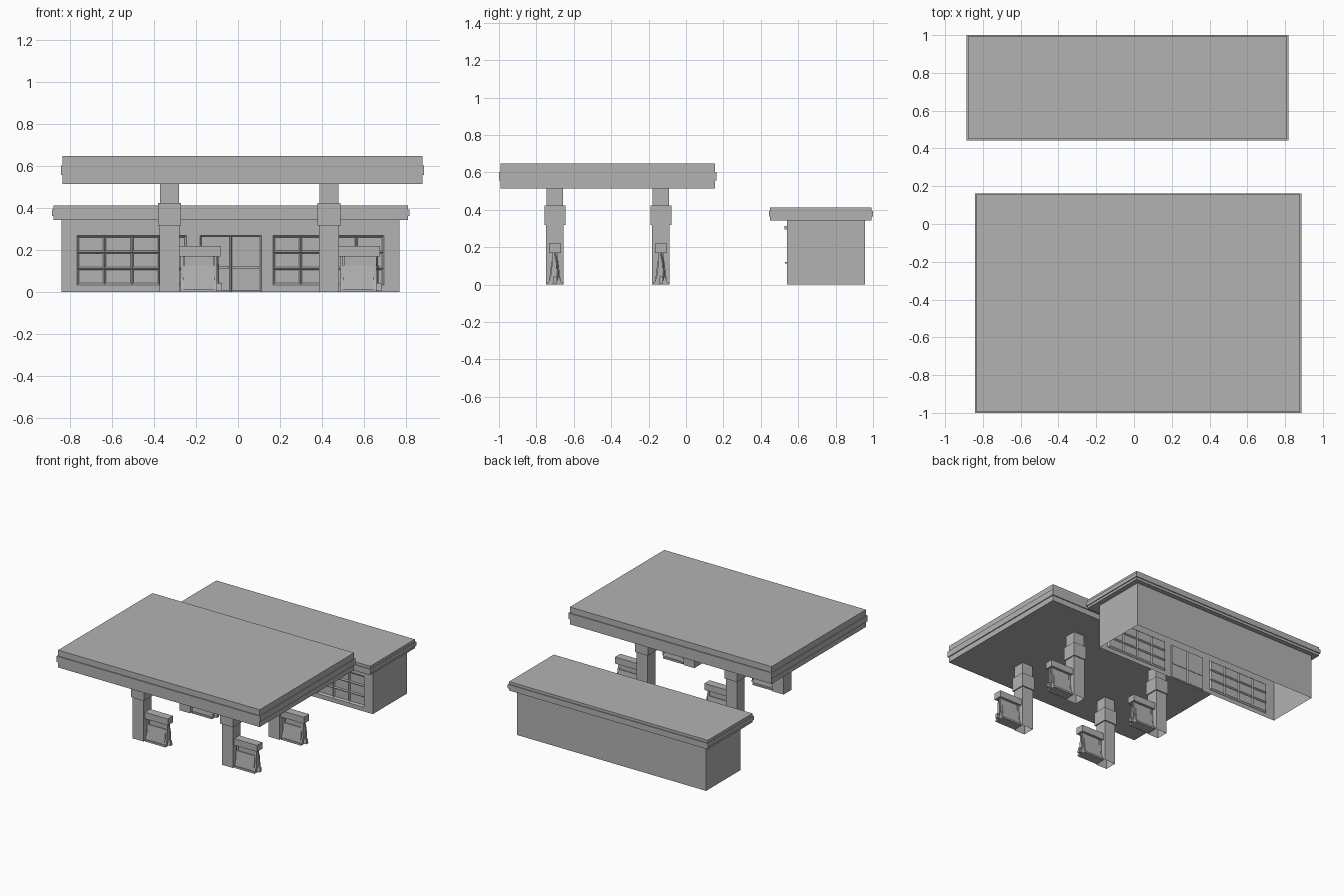
import bpy
import bmesh
from mathutils import Vector

cube = bpy.data.objects.get("Cube")
if cube:
    bpy.data.objects.remove(cube, do_unlink=True)

grey = bpy.data.materials.new("plain_grey")
grey.use_nodes = True
COLOR = (0.45, 0.45, 0.45, 1)
grey.diffuse_color = COLOR
grey.node_tree.nodes["Principled BSDF"].inputs["Base Color"].default_value = COLOR


def finish(name, bm):
    mesh = bpy.data.meshes.new(name)
    bm.to_mesh(mesh)
    bm.free()
    mesh.materials.append(grey)
    obj = bpy.data.objects.new(name, mesh)
    bpy.context.collection.objects.link(obj)


def add_box(bm, x, y, z, taper=0, skip=()):
    """Box between pairs of limits; taper narrows the top in y; skip drops faces by direction."""
    ret = bmesh.ops.create_cube(bm, size=1)
    for v in ret["verts"]:
        top = v.co.z > 0
        pull = taper * (1 if v.co.y < 0 else -1) if top else 0
        v.co = Vector((x[v.co.x > 0], y[v.co.y > 0] + pull, z[top]))
    bm.normal_update()
    faces = {f for v in ret["verts"] for f in v.link_faces}
    drop = [f for f in faces if any(f.normal.dot(Vector(d)) > 0.9 for d in skip)]
    bmesh.ops.delete(bm, geom=drop, context="FACES")


def box(name, x, y, z, taper=0, skip=()):
    bm = bmesh.new()
    add_box(bm, x, y, z, taper, skip)
    finish(name, bm)


def banded_roof(name, x, y, levels, lip=0.007):
    """Slab of three bands with the middle one standing out."""
    bm = bmesh.new()
    for i, (lo, hi) in enumerate(zip(levels, levels[1:])):
        d = 0 if i == 1 else lip
        add_box(bm, (x[0] + d, x[1] - d), (y[0] + d, y[1] - d), (lo, hi))
    finish(name, bm)


DOWN, FRONT = (0, 0, -1), (0, -1, 0)

# Roofs
banded_roof("forecourt_canopy", (-0.843, 0.887), (-1, 0.162), (0.515, 0.557, 0.603, 0.648))
banded_roof("shop_roof", (-0.887, 0.817), (0.443, 1), (0.344, 0.363, 0.393, 0.413))

# Shop walls, open below, with a separate front
WALL_X, WALL_Y, WALL_TOP = (-0.841, 0.77), (0.539, 0.957), 0.344
box("shop_walls", WALL_X, WALL_Y, (0, WALL_TOP), skip=(DOWN, FRONT))


def span(a, b, n):
    return [a + (b - a) * i / n for i in range(n + 1)]


def inside(v, limits):
    return limits[0] < v < limits[1]


# Front wall: a grid of faces with recessed windows and door
WIN_L, WIN_R, WIN_Z, DOOR = (-0.767, -0.245), (0.166, 0.696), (0.033, 0.27), (-0.18, 0.112)
xs = [WALL_X[0], *span(*WIN_L, 4), *span(*DOOR, 2), *span(*WIN_R, 4), WALL_X[1]]
zs = [0, *span(*WIN_Z, 3), WALL_TOP]
middle = sum(DOOR) / 2

bm = bmesh.new()
rows = [[bm.verts.new((x, WALL_Y[0], z)) for x in xs] for z in zs]
for low, high in zip(rows, rows[1:]):
    for i in range(len(xs) - 1):
        bm.faces.new((low[i], low[i + 1], high[i + 1], high[i]))
bm.normal_update()
windows, right_cells, left_cells = [], [], []
for f in bm.faces:
    c = f.calc_center_median()
    if inside(c.z, WIN_Z) and (inside(c.x, WIN_L) or inside(c.x, WIN_R)):
        windows.append(f)
    elif inside(c.x, DOOR) and c.z < WIN_Z[1]:
        (right_cells if c.x < middle else left_cells).append(f)
# Join the cells of each door leaf
leaves = []
for cells in (right_cells, left_cells):
    leaves += bmesh.ops.dissolve_faces(bm, faces=cells)["region"]
bm.normal_update()
bmesh.ops.inset_region(bm, faces=windows, thickness=0.003, depth=-0.004, use_even_offset=True)
bmesh.ops.inset_individual(bm, faces=windows, thickness=0.007, depth=-0.008, use_even_offset=True)
bmesh.ops.inset_individual(bm, faces=leaves, thickness=0.006, depth=-0.008, use_even_offset=True)
finish("shop_front", bm)

# Push bars on the doors and a wall lamp
for side, name in ((-1, "right_door_bar"), (1, "left_door_bar")):
    ends = sorted((middle + side * 0.01, middle + side * 0.135))
    box(name, ends, (0.53, 0.55), (0.113, 0.121))
box("wall_lamp", (-0.335, -0.315), (0.526, 0.539), (0.295, 0.312))


def hose(name, points, radius):
    curve = bpy.data.curves.new(name, "CURVE")
    curve.dimensions = "3D"
    curve.bevel_depth = radius
    curve.bevel_resolution = 0
    line = curve.splines.new("POLY")
    line.points.add(len(points) - 1)
    for p, co in zip(line.points, points):
        p.co = (*co, 1)
    curve.materials.append(grey)
    obj = bpy.data.objects.new(name, curve)
    bpy.context.collection.objects.link(obj)


def around(center, half):
    return (center - half, center + half)


# Four columns, each with a pump on its left side
for cx, side in ((-0.326, "right"), (0.434, "left")):
    for cy, row in ((-0.701, "front"), (-0.134, "back")):
        tag = f"{row}_{side}_"
        box(tag + "column_base", around(cx, 0.047), around(cy, 0.047), (0, 0.318), skip=(DOWN,))
        box(tag + "column_collar", around(cx, 0.055), around(cy, 0.056), (0.318, 0.423))
        box(tag + "column_top", around(cx, 0.045), around(cy, 0.044), (0.423, 0.515))

        # Pump head, screen, cabinet and plinth
        px = cx + 0.047
        box(tag + "pump_head", (px, px + 0.195), around(cy, 0.032), (0.17, 0.22))
        box(tag + "pump_screen", (px + 0.024, px + 0.165), around(cy, 0.012), (0.122, 0.17))
        box(tag + "pump_cabinet", (px + 0.019, px + 0.166), around(cy, 0.032), (0.012, 0.126), 0.014)
        box(tag + "pump_plinth", (px + 0.008, px + 0.178), around(cy, 0.04), (0, 0.014))
        for i, ox in enumerate((0.006, 0.166)):
            post = (px + ox, px + ox + 0.013)
            box(tag + f"pump_post_{i}", post, around(cy, 0.038), (0, 0.06), 0.02)
            box(tag + f"pump_upright_{i}", post, around(cy, 0.018), (0.06, 0.17), 0.004)
        # Hose and nozzle at the outer end
        hx = px + 0.185
        hose(tag + "pump_hose", [(hx - 0.004, cy, 0.17), (hx, cy + 0.012, 0.11),
                                 (hx, cy + 0.016, 0.05), (hx + 0.01, cy + 0.008, 0.02)], 0.004)
        box(tag + "pump_nozzle", (hx - 0.006, hx + 0.018), around(cy, 0.012), (0.006, 0.042), 0.004)
